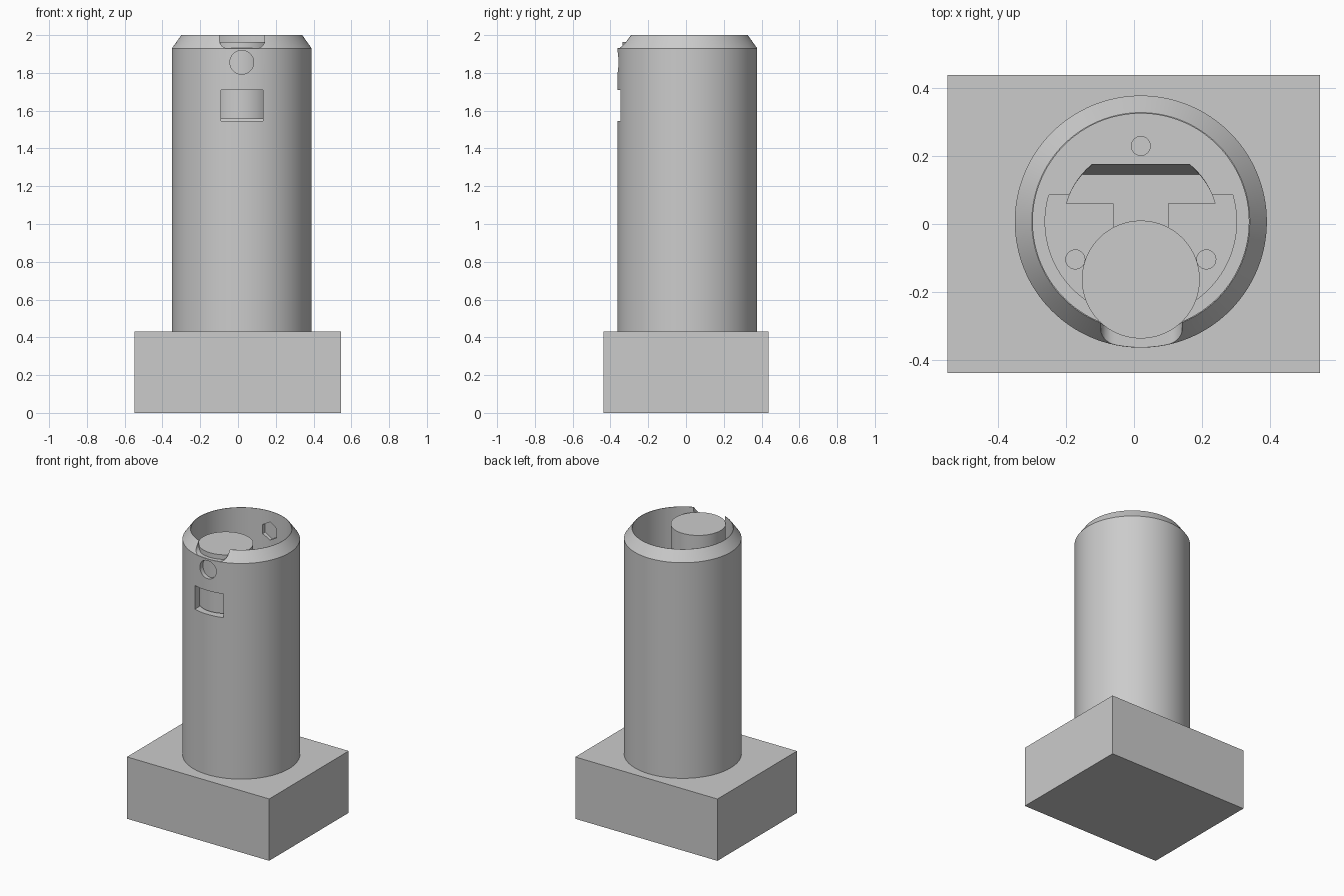
import bpy, bmesh, math

if "Cube" in bpy.data.objects:
    bpy.data.objects.remove(bpy.data.objects["Cube"])

CX, CY = 0.02, 0.007          # tower axis
FLOOR, RECESS, DEEP = 1.57, 1.545, 1.40

grey = bpy.data.materials.new("light grey")
grey.diffuse_color = (0.6, 0.6, 0.6, 1)
grey.use_nodes = True
grey.node_tree.nodes["Principled BSDF"].inputs["Base Color"].default_value = grey.diffuse_color


def loft(name, rings):
    """Closed solid through a stack of equal-length point rings."""
    bm = bmesh.new()
    rows = [[bm.verts.new(p) for p in ring] for ring in rings]
    n = len(rows[0])
    for a, b in zip(rows, rows[1:]):
        for i in range(n):
            j = (i + 1) % n
            bm.faces.new((a[i], a[j], b[j], b[i]))
    bm.faces.new(rows[0][::-1])
    bm.faces.new(rows[-1])
    bmesh.ops.recalc_face_normals(bm, faces=bm.faces)
    me = bpy.data.meshes.new(name)
    bm.to_mesh(me)
    bm.free()
    me.materials.append(grey)
    ob = bpy.data.objects.new(name, me)
    bpy.context.collection.objects.link(ob)
    return ob


def arc(cx, cy, r, a0, a1, n):
    return [(cx + r * math.cos(a0 + (a1 - a0) * i / n),
             cy + r * math.sin(a0 + (a1 - a0) * i / n)) for i in range(n + 1)]


def circle(cx, cy, r, n=96, turn=0.0):
    return arc(cx, cy, r, turn, turn + math.tau, n)[:-1]


def at_z(pts, z):
    return [(x, y, z) for x, y in pts]


def at_y(pts, y):
    return [(x, y, z) for x, z in pts]


def rect(x0, x1, y0, y1):
    return [(x0, y0), (x1, y0), (x1, y1), (x0, y1)]


def upright(name, pts, z0, z1):
    return loft(name, [at_z(pts, z0), at_z(pts, z1)])


def lengthwise(name, pts, y0, y1):
    return loft(name, [at_y(pts, y0), at_y(pts, y1)])


def cut(target, cutter):
    mod = target.modifiers.new("cut", 'BOOLEAN')
    mod.operation = 'DIFFERENCE'
    mod.solver = 'EXACT'
    mod.object = cutter
    select(target)
    bpy.ops.object.modifier_apply(modifier=mod.name)
    bpy.data.objects.remove(cutter)


def select(ob):
    bpy.ops.object.select_all(action='DESELECT')
    ob.select_set(True)
    bpy.context.view_layer.objects.active = ob


# Base block
upright("base_block", rect(-0.548, 0.546, -0.437, 0.437), 0, 0.43)

# Tower with bevelled rim and open bore
profile = [(0.37, 0.425), (0.37, 1.93), (0.32, 2.0), (0.317, 2.0), (0.317, FLOOR)]
tower = loft("tower", [at_z(circle(CX, CY, r, 128), z) for r, z in profile])

# Stepped recess in the bore floor
a = math.asin((0.085 - CY) / 0.281)
cut(tower, upright("recess", arc(CX, CY, 0.281, math.pi - a, math.tau + a, 64),
                   RECESS, FLOOR + 0.02))

# Half-round pocket with a sloped back
def pocket_ring(back, z):
    r, cy = 0.226, 0.0
    lo, hi = math.asin(0.06 / r), math.asin(back / r)
    return at_z(arc(CX, cy, r, lo, hi, 12)
                + arc(CX, cy, r, math.pi - hi, math.pi - lo, 12), z)

cut(tower, loft("pocket", [pocket_ring(0.145, DEEP), pocket_ring(0.175, FLOOR),
                           pocket_ring(0.175, FLOOR + 0.02)]))

# Narrow slot running forward from the pocket
cut(tower, upright("slot", rect(-0.06, 0.10, -0.25, 0.07), DEEP, FLOOR + 0.02))

# Three screw holes on a circle
for k in range(3):
    t = math.radians(90 + 120 * k)
    hole = circle(CX + 0.222 * math.cos(t), CY + 0.222 * math.sin(t), 0.028, 24)
    cut(tower, upright("screw_hole", hole, 1.48, FLOOR + 0.02))

# Front window, round hole and rounded notch in the rim
cut(tower, lengthwise("window", rect(-0.09, 0.132, 1.545, 1.71), -0.5, -0.25))
cut(tower, lengthwise("round_hole", circle(CX, 1.856, 0.063, 48), -0.5, -0.25))
notch = (arc(-0.057, 1.971, 0.04, math.pi, 1.5 * math.pi, 8)
         + arc(0.101, 1.971, 0.04, 1.5 * math.pi, math.tau, 8)
         + [(0.141, 2.05), (-0.097, 2.05)])
cut(tower, lengthwise("notch", notch, -0.5, -0.2))

# Hexagonal nut seat in the back of the bore
cut(tower, lengthwise("nut_seat", circle(CX, 1.862, 0.063, 6, math.pi / 2), 0.2, 0.348))

# Inner cylinder behind the window
core = upright("inner_cylinder", circle(CX, -0.163, 0.173, 96), 1.555, 1.963)

for ob in (tower, core):
    select(ob)
    bpy.ops.object.shade_smooth_by_angle(angle=math.radians(30))
